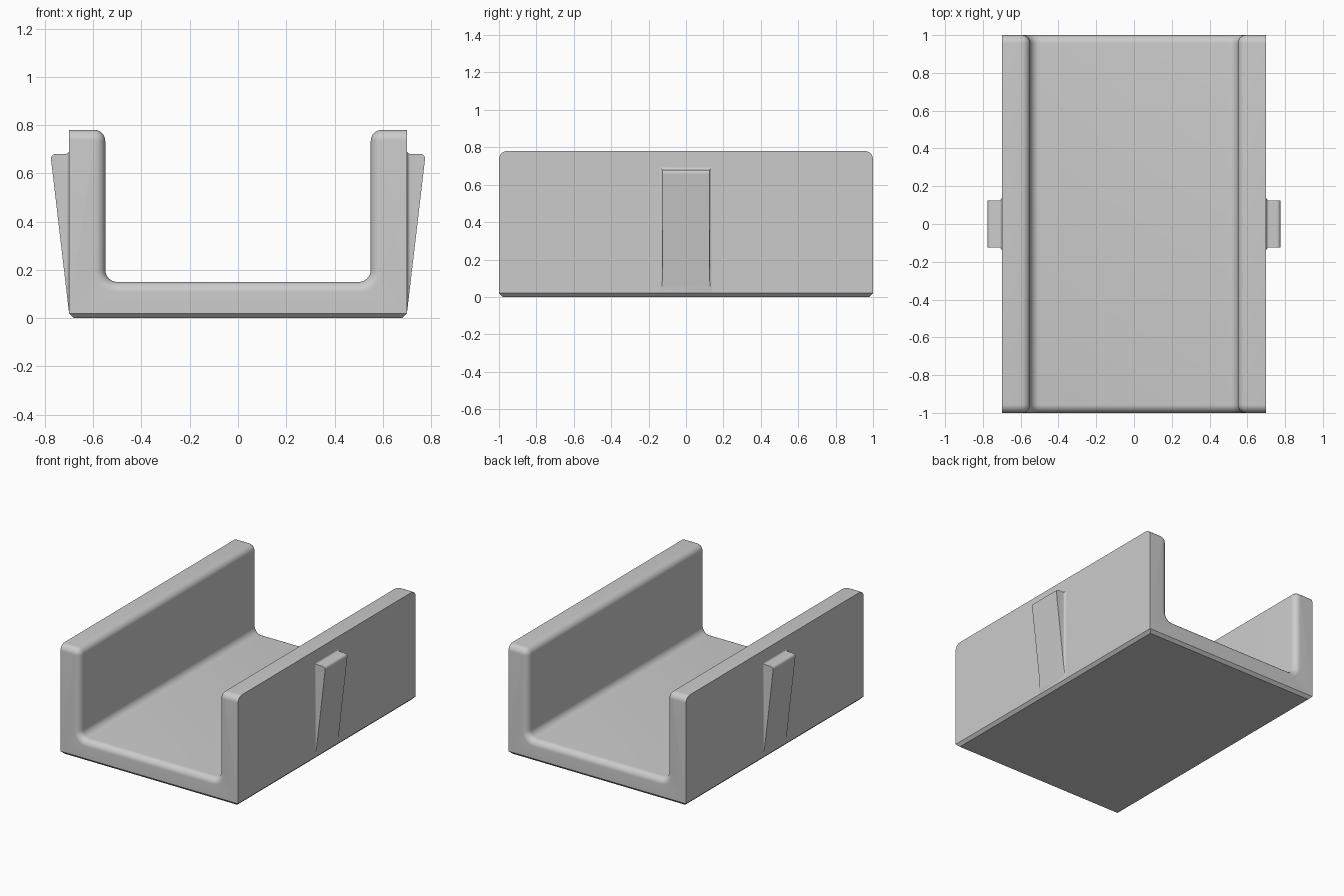
import bpy, bmesh, math

cube = bpy.data.objects.get("Cube")
if cube:
    bpy.data.objects.remove(cube, do_unlink=True)

LENGTH, HALF_W, INNER, FLOOR, HEIGHT = 2.0, 0.70, 0.55, 0.15, 0.78

grey = bpy.data.materials.new("plain grey")
grey.use_nodes = True
tone = (0.6, 0.6, 0.6, 1)
grey.diffuse_color = tone
grey.node_tree.nodes["Principled BSDF"].inputs["Base Color"].default_value = tone


def finish(bm, name):
    bmesh.ops.recalc_face_normals(bm, faces=bm.faces[:])
    mesh = bpy.data.meshes.new(name)
    bm.to_mesh(mesh)
    bm.free()
    mesh.materials.append(grey)
    obj = bpy.data.objects.new(name, mesh)
    bpy.context.collection.objects.link(obj)
    bpy.ops.object.select_all(action="DESELECT")
    obj.select_set(True)
    bpy.context.view_layer.objects.active = obj
    bpy.ops.object.shade_smooth_by_angle(angle=math.radians(30))
    return obj


def bevel(bm, rule, width, segments):
    edges = [e for e in bm.edges if rule(*(v.co for v in e.verts))]
    bmesh.ops.bevel(bm, geom=edges, offset=width, segments=segments,
                    profile=0.5, affect="EDGES", clamp_overlap=False)


def near(a, b):
    return abs(a - b) < 1e-4


# Channel: a U profile extruded along its length
half = [(HALF_W, 0), (HALF_W, HEIGHT), (INNER, HEIGHT), (INNER, FLOOR)]
profile = half + [(-x, z) for x, z in reversed(half)]
bm = bmesh.new()
base = bm.faces.new([bm.verts.new((x, -LENGTH / 2, z)) for x, z in profile])
new = bmesh.ops.extrude_face_region(bm, geom=[base])["geom"]
bmesh.ops.translate(bm, vec=(0, LENGTH, 0),
                    verts=[g for g in new if isinstance(g, bmesh.types.BMVert)])
bmesh.ops.recalc_face_normals(bm, faces=bm.faces[:])


def long_edge(z):
    return lambda a, b: (not near(a.y, b.y) and near(abs(a.x), INNER)
                         and near(a.z, z))


def end_edge(a, b):
    # edges of the end faces along the wall tops, inner walls and floor
    outside = near(abs(a.x), HALF_W) and near(a.x, b.x)
    return near(a.y, b.y) and not outside and max(a.z, b.z) > FLOOR - 0.01


bevel(bm, long_edge(FLOOR), 0.05, 8)
bevel(bm, long_edge(HEIGHT), 0.046, 8)
bevel(bm, end_edge, 0.044, 8)
bevel(bm, lambda a, b: near(a.z, 0) and near(b.z, 0), 0.02, 1)
finish(bm, "channel_body")

# Side wedge: rectangular slices stacked outward, flared where they meet the wall
FLARE, ROUND, DEPTH, TOP, FOOT = 0.015, 0.018, 0.075, 0.68, 0.02
steps = [0.5 * math.pi * i / 6 for i in range(7)]
slices = [(FLARE * (1 - math.cos(t)), FLARE * (1 - math.sin(t)), TOP)
          for t in steps]
slices += [(DEPTH - ROUND * (1 - math.sin(t)), 0, TOP - ROUND * (1 - math.cos(t)))
           for t in steps]
slices.insert(0, (-0.01, FLARE, TOP))
bm = bmesh.new()
rings = []
for out, flare, top in slices:
    y = 0.125 + flare
    low = FOOT + max(out, 0) / DEPTH * (TOP - ROUND - FOOT - 0.002)
    rings.append([bm.verts.new((HALF_W + out, sy, z)) for sy, z in
                  ((-y, low), (y, low), (y, top + flare), (-y, top + flare))])
for a, b in zip(rings, rings[1:]):
    for i in range(4):
        j = (i + 1) % 4
        bm.faces.new((a[i], a[j], b[j], b[i]))
bm.faces.new(rings[0])
bm.faces.new(rings[-1])
wedge = finish(bm, "side_wedges")
wedge.modifiers.new("Mirror", "MIRROR").use_axis = (True, False, False)
